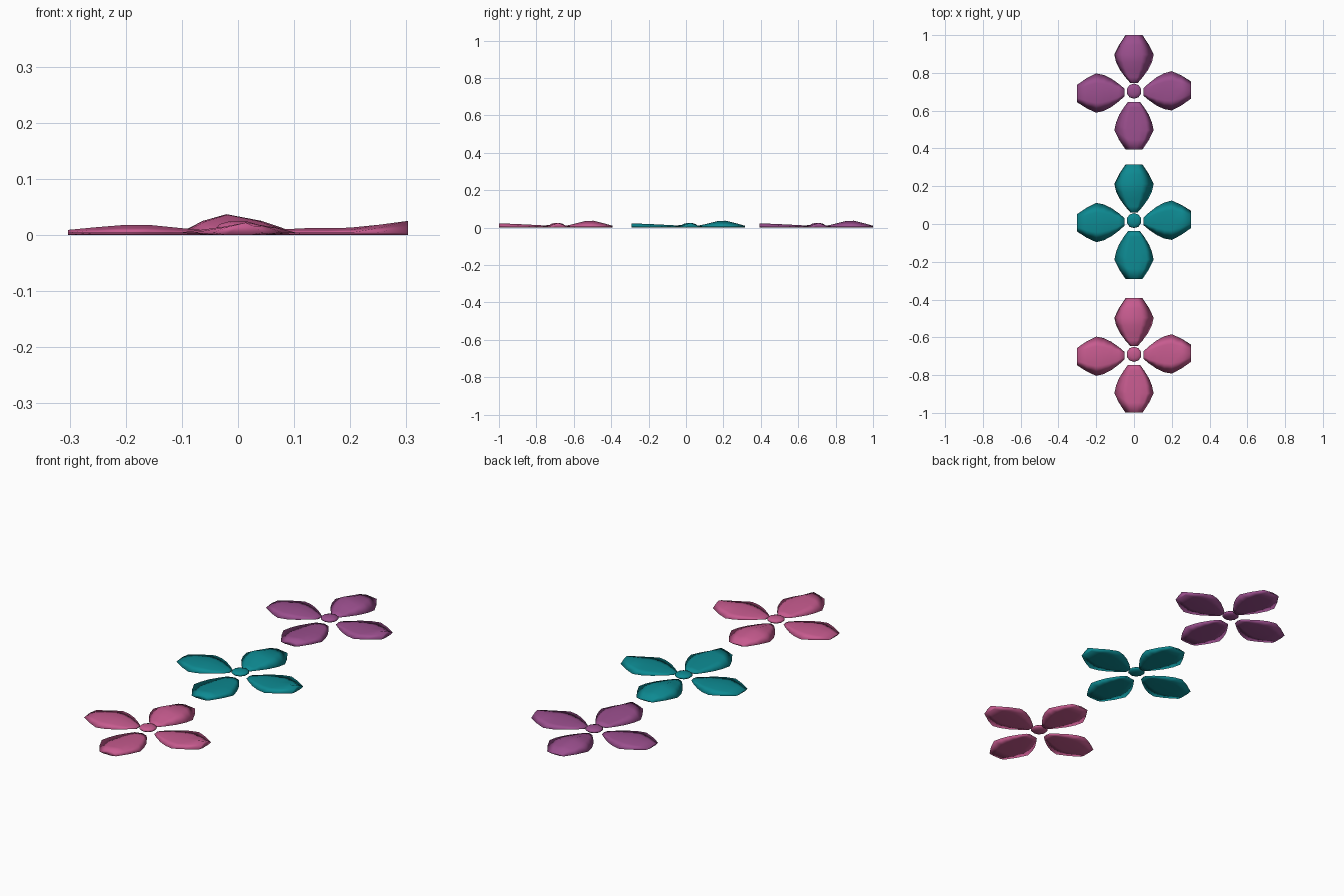
import bpy, bmesh, math
from mathutils import Matrix

if "Cube" in bpy.data.objects:
    bpy.data.objects.remove(bpy.data.objects["Cube"])


def material(name, rgb):
    m = bpy.data.materials.new(name)
    m.diffuse_color = (*rgb, 1)
    m.use_nodes = True
    m.node_tree.nodes["Principled BSDF"].inputs["Base Color"].default_value = m.diffuse_color
    return m


def finish(bm, name, mat, location):
    bmesh.ops.recalc_face_normals(bm, faces=bm.faces)
    mesh = bpy.data.meshes.new(name)
    for f in bm.faces:
        f.smooth = True
    bm.to_mesh(mesh)
    bm.free()
    mesh.materials.append(mat)
    ob = bpy.data.objects.new(name, mesh)
    ob.location = location
    bpy.context.collection.objects.link(ob)


# Petal outline: distance from flower centre and half width
OUTLINE = [(0.05, 0.02), (0.08, 0.046), (0.12, 0.075), (0.16, 0.095),
           (0.20, 0.104), (0.25, 0.08), (0.303, 0.045)]

# Petal direction, angle, sideways shift, ridge shift, inner widening, ridge heights
PETALS = [
    ("right", 0, 0.008, 0.0, 0.0, (.008, .010, .012, .012, .013, .018, .025)),
    ("back", 90, 0.0, 0.02, 0.0, (.010, .016, .026, .036, .037, .025, .010)),
    ("left", 180, 0.004, 0.0, 0.0, (.008, .010, .014, .018, .018, .014, .009)),
    ("front", 270, 0.0, 0.03, 0.012, (.010, .013, .015, .017, .019, .021, .022)),
]


def petal(name, mat, y, angle, shift, ridge, widen, heights):
    """Thin closed petal: domed top, nearly flat underside."""
    bm = bmesh.new()
    rings = []
    for i, ((d, w), h) in enumerate(zip(OUTLINE, heights)):
        w += widen * max(0, 1 - i / 3)
        s = shift * d / 0.2
        r = ridge * w / 0.1
        section = [(-w, .004), ((r - w) / 2, h * .68), (r, h),
                   ((r + w) / 2, h * .68), (w, .004), (w * .5, 0), (-w * .5, 0)]
        rings.append([bm.verts.new((d, a + s, z)) for a, z in section])
    n = len(rings[0])
    for a, b in zip(rings, rings[1:]):
        for k in range(n):
            bm.faces.new((a[k], a[(k + 1) % n], b[(k + 1) % n], b[k]))
    bm.faces.new(rings[0])
    bm.faces.new(rings[-1])
    bmesh.ops.rotate(bm, verts=bm.verts, cent=(0, 0, 0),
                     matrix=Matrix.Rotation(math.radians(angle), 3, 'Z'))
    finish(bm, name, mat, (0, y, 0))


def flower_centre(name, mat, y):
    """Small flattened bead."""
    bm = bmesh.new()
    bmesh.ops.create_uvsphere(bm, u_segments=10, v_segments=6, radius=1)
    bmesh.ops.scale(bm, verts=bm.verts, vec=(.04, .04, .012))
    finish(bm, name, mat, (0, y, .013))


# Three flowers in a row
for label, y, rgb in [("pink", -0.696, (.571, .105, .275)),
                      ("teal", 0.012, (.004, .254, .287)),
                      ("purple", 0.697, (.328, .078, .270))]:
    mat = material(label, rgb)
    for direction, *shape in PETALS:
        petal(f"{label}_{direction}_petal", mat, y, *shape)
    flower_centre(f"{label}_flower_centre", mat, y + .006)
